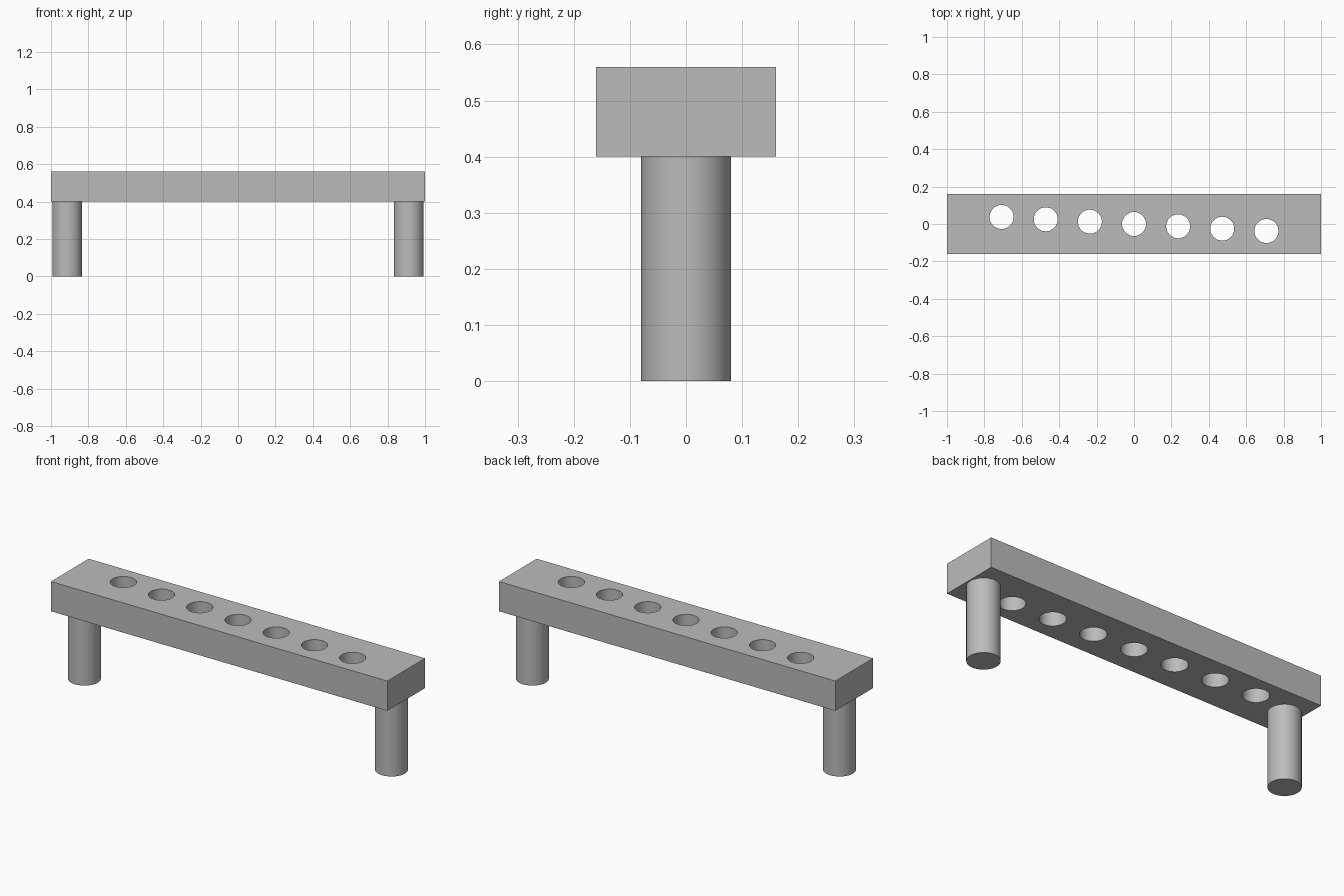
import bpy
from mathutils import Vector

cube = bpy.data.objects.get("Cube")
if cube:
    bpy.data.objects.remove(cube, do_unlink=True)

LEG_HEIGHT = 0.4
BAR_SIZE = Vector((2.0, 0.32, 0.16))
BAR_Z = LEG_HEIGHT + BAR_SIZE.z / 2
LEG_X, LEG_RADIUS = 0.913, 0.08
HOLE_RADIUS, HOLE_COUNT = 0.064, 7
HOLE_STEP = Vector((0.236, -0.0125, 0))

# Plain grey finish
grey = bpy.data.materials.new("plain_grey")
grey.use_nodes = True
colour = (0.5, 0.5, 0.5, 1)
grey.diffuse_color = colour
grey.node_tree.nodes["Principled BSDF"].inputs["Base Color"].default_value = colour


def finish(name):
    obj = bpy.context.object
    obj.name = name
    obj.data.materials.append(grey)
    return obj


def cylinder(name, radius, depth, location):
    bpy.ops.mesh.primitive_cylinder_add(vertices=64, radius=radius, depth=depth, location=location)
    return finish(name)


# Top bar
bpy.ops.mesh.primitive_cube_add(size=1, location=(0, 0, BAR_Z))
bar = finish("top_bar")
bar.scale = BAR_SIZE
bpy.ops.object.transform_apply(location=False, rotation=False, scale=True)

# Slightly slanted row of round through-holes
for i in range(HOLE_COUNT):
    centre = HOLE_STEP * (i - HOLE_COUNT // 2) + Vector((0, 0, BAR_Z))
    cutter = cylinder(f"hole_cutter_{i + 1}", HOLE_RADIUS, BAR_SIZE.z * 2, centre)
    cut = bar.modifiers.new(f"hole_{i + 1}", "BOOLEAN")
    cut.operation = "DIFFERENCE"
    cut.solver = "EXACT"
    cut.object = cutter
    bpy.context.view_layer.objects.active = bar
    bpy.ops.object.modifier_apply(modifier=cut.name)
    bpy.data.objects.remove(cutter, do_unlink=True)

# Round legs at both ends
legs = [cylinder(f"{side}_leg", LEG_RADIUS, LEG_HEIGHT, (sign * LEG_X, 0, LEG_HEIGHT / 2))
        for side, sign in (("left", 1), ("right", -1))]

# Smooth round walls, sharp rims
bpy.ops.object.select_all(action="DESELECT")
for obj in [bar, *legs]:
    obj.select_set(True)
bpy.context.view_layer.objects.active = bar
bpy.ops.object.shade_smooth_by_angle()
